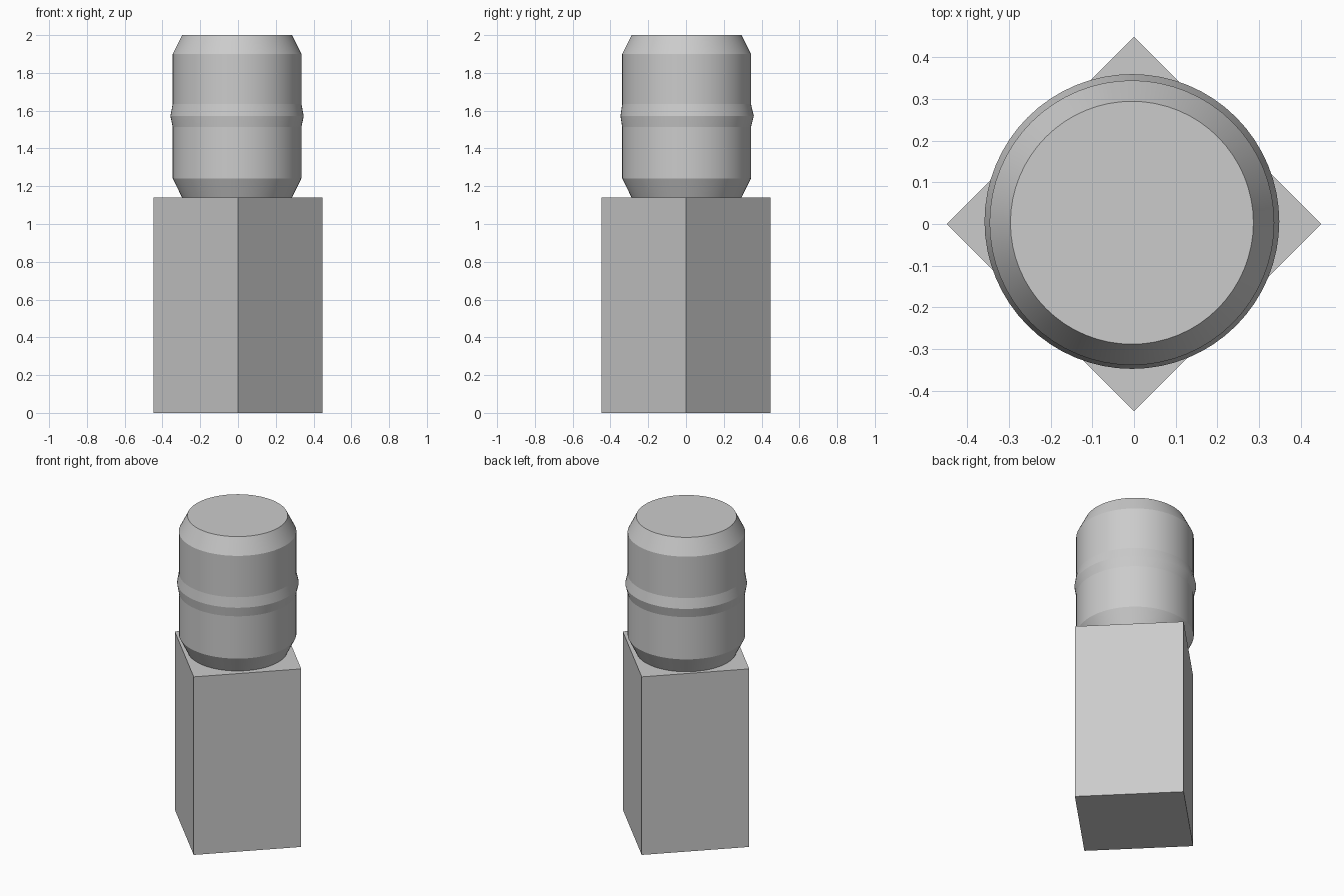
import bpy, bmesh, math

if "Cube" in bpy.data.objects:
    bpy.data.objects.remove(bpy.data.objects["Cube"])

grey = bpy.data.materials.new("light grey")
grey.diffuse_color = (0.6, 0.6, 0.6, 1)
grey.use_nodes = True
grey.node_tree.nodes["Principled BSDF"].inputs["Base Color"].default_value = grey.diffuse_color


def lathe(name, profile, sides, turn=0.0):
    """Closed solid from (radius, z, x offset, y offset) rings, capped at both ends."""
    bm = bmesh.new()
    rings = []
    for r, z, ox, oy in profile:
        angles = [turn + 2 * math.pi * i / sides for i in range(sides)]
        rings.append([bm.verts.new((ox + r * math.cos(a), oy + r * math.sin(a), z))
                      for a in angles])
    for low, high in zip(rings, rings[1:]):
        for i in range(sides):
            j = (i + 1) % sides
            bm.faces.new((low[i], low[j], high[j], high[i]))
    bm.faces.new(rings[0][::-1])
    bm.faces.new(rings[-1])
    mesh = bpy.data.meshes.new(name)
    bm.to_mesh(mesh)
    bm.free()
    mesh.materials.append(grey)
    obj = bpy.data.objects.new(name, mesh)
    bpy.context.collection.objects.link(obj)
    return obj


# Square post turned so its corners point along the axes
post = lathe("square_post", [(0.448, 0, 0, 0), (0.448, 1.14, 0, 0)], 4)

# Round head: chamfered ends and a raised ridge, very slightly off centre
head = lathe("round_head", [
    (0.291, 1.14, -0.005, 0.003),
    (0.341, 1.242, -0.005, 0.003),
    (0.341, 1.513, -0.005, 0.003),
    (0.353, 1.572, -0.005, 0.006),
    (0.341, 1.635, -0.005, 0.003),
    (0.341, 1.90, -0.005, 0.003),
    (0.291, 2.0, -0.005, 0.003),
], 64)
bpy.ops.object.select_all(action='DESELECT')
head.select_set(True)
bpy.context.view_layer.objects.active = head
bpy.ops.object.shade_smooth_by_angle(angle=math.radians(8))
